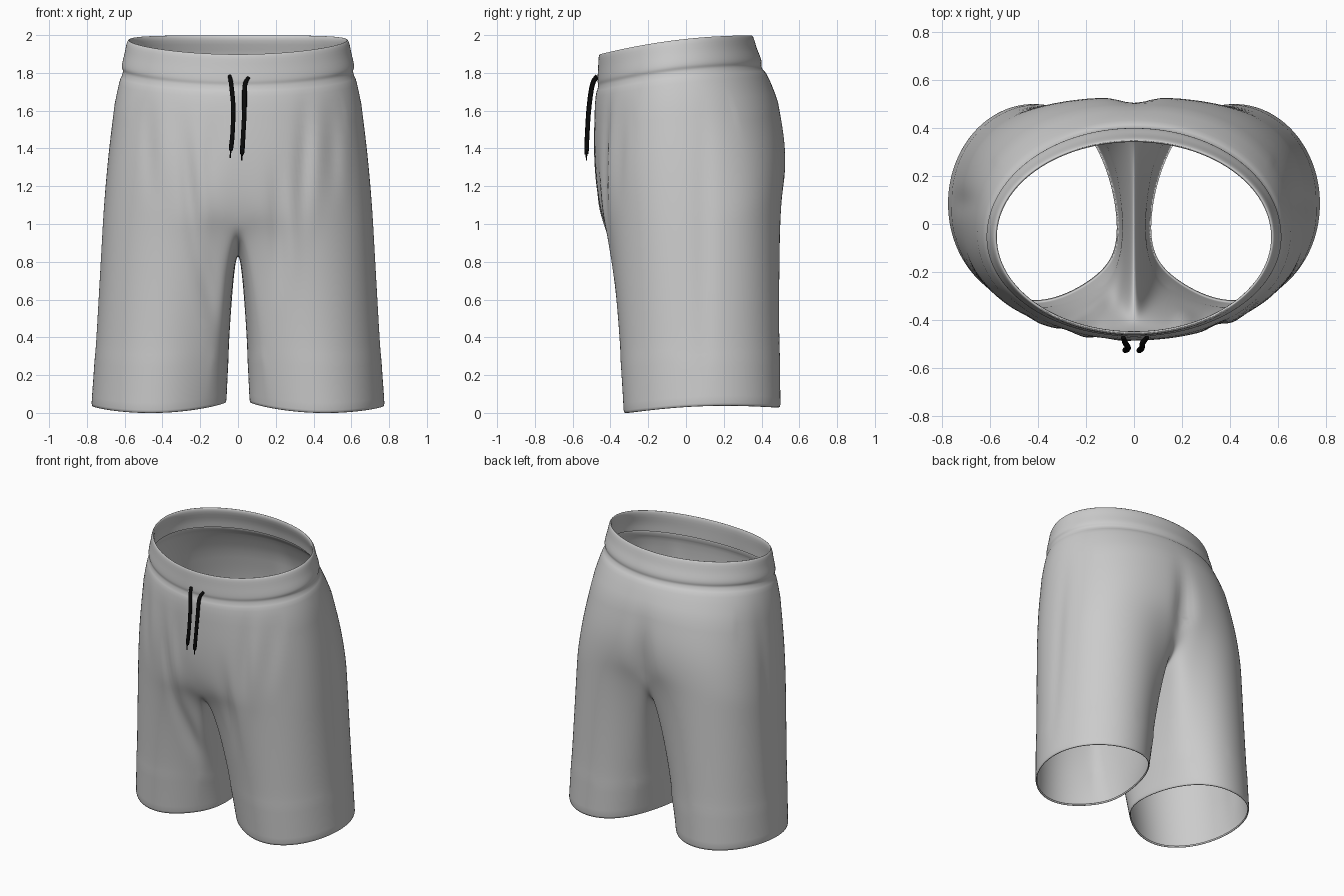
import bpy, bmesh
from math import sin, cos, pi, exp, radians
from mathutils import Vector

if "Cube" in bpy.data.objects:
    bpy.data.objects.remove(bpy.data.objects["Cube"])

M, K, LEG = 97, 31, 34   # half-ring points, crotch points, leg rings


def spline(pts, steps):
    """Catmull-Rom through tuples of any length."""
    out = []
    for i in range(len(pts) - 1):
        p = [pts[max(0, min(len(pts) - 1, i + k))] for k in (-1, 0, 1, 2)]
        for s in range(steps):
            t = s / steps
            out.append([0.5 * (2 * b + (c - a) * t + (2 * a - 5 * b + 4 * c - d) * t * t
                               + (3 * b - a - 3 * c + d) * t ** 3) for a, b, c, d in zip(*p)])
    return out + [list(pts[-1])]


# Level, half width, front y, back y: inside of band, over the rim, down to the split
PROFILE = [
    (1.845, .592, -.452, .380), (1.90, .588, -.450, .368), (1.97, .572, -.447, .343),
    (1.998, .576, -.454, .346), (1.985, .588, -.462, .358), (1.93, .600, -.465, .375),
    (1.88, .612, -.468, .395), (1.855, .614, -.468, .400), (1.835, .609, -.465, .399),
    (1.81, .615, -.469, .408), (1.77, .630, -.478, .432), (1.60, .665, -.490, .490),
    (1.40, .690, -.488, .530), (1.25, .704, -.478, .535), (1.10, .716, -.462, .530)]


def body_point(level, w, f, b, phi):
    k = max(0, min(1, (1.84 - level) / .74))
    back = .5 - .5 * cos(phi)
    n = 2 + k * (.3 + .4 * back)
    x = w * max(0, sin(phi)) ** (2 / n)
    c = cos(phi)
    mid = -.055 + .1 * k
    r = abs(c) ** (2 / n)
    y = mid + r * ((f - mid) if c > 0 else (b - mid))
    split = 1.06 + .18 * back - .1 * sin(phi)
    z = level - (1 - k) * .1 * (1 - back) ** 2 + k * (split - 1.1)
    return Vector((x, y, z))


def hem_point(a, s=1.0, lift=0.0):
    inner = max(0, -cos(a)) ** 4
    return Vector((.418 + .357 * s * cos(a), .085 + .415 * s * sin(a) - .1 * inner,
                   .03 + .015 * sin(a) - .01 * cos(a) + .015 * cos(2 * a) + lift))


body = [[body_point(*p, pi * i / (M - 1)) for i in range(M)] for p in spline(PROFILE, 3)]

# Closed leg top: the half ring plus the U-shaped crotch seam
top = list(body[-1])
back_c, front_c = top[-1], top[0]
angles = [radians(-135 + 270 * i / (M - 1)) for i in range(M)]
for j in range(1, K + 1):
    s = j / (K + 1)
    p = (back_c + front_c) / 2 + (back_c - front_c) / 2 * cos(pi * s)
    p.x = 0
    p.z -= (p.z - .84) * sin(pi * s) ** .8
    top.append(p)
    angles.append(radians(135 + 90 * s))

# Inner points turn under quickly, outer points run straight to the hem
legs = [top]
for r in range(1, LEG + 1):
    t = (r / LEG) ** 1.3
    ring = []
    for p, a in zip(top, angles):
        q = hem_point(a, 1, .015)
        u = max(0, min(1, .5 - .72 * cos(a)))
        u = u * u * (3 - 2 * u)
        v = p.lerp(q, t)
        v.x = p.x + (q.x - p.x) * t ** (1 - .42 * u)
        v.y = p.y + (q.y - p.y) * t ** (1 - .42 * u)
        ring.append(v)
    legs.append(ring)
# Turned-in hem
for s, lift in ((.992, .002), (.98, 0), (.97, .012)):
    legs.append([hem_point(a, s, lift) for a in angles])

bm = bmesh.new()


def loft(rings, side, closed):
    rows = [[bm.verts.new((v.x * side, v.y, v.z)) for v in ring] for ring in rings]
    for a, b in zip(rows, rows[1:]):
        n = len(a)
        for i in range(n if closed else n - 1):
            j = (i + 1) % n
            f = (a[i], b[i], b[j], a[j])
            bm.faces.new(f if side > 0 else f[::-1])


for side in (1, -1):
    loft(body, side, False)
    loft(legs, side, True)
bmesh.ops.remove_doubles(bm, verts=bm.verts, dist=.0004)

# Soften the crotch and seat transition
near = [v for v in bm.verts if .3 < v.co.z < 1.6]
for _ in range(25):
    bmesh.ops.smooth_vert(bm, verts=near, factor=.5, use_axis_x=True, use_axis_y=True, use_axis_z=True)

# Cloth folds on the front: x at top, z top, x at bottom, z bottom, width, depth
FOLDS = [(-.30, 1.6, -.22, .75, .04, .018), (-.22, .95, -.09, .35, .05, .016),
         (.36, 1.7, .33, .95, .04, .013), (.20, 1.35, .22, .6, .04, .014),
         (-.48, 1.7, -.46, 1.1, .04, .008), (.50, 1.65, .50, 1.1, .04, .008),
         (-.13, 1.6, -.15, 1.15, .05, .006)]
for v in bm.verts:
    x, y, z = v.co
    if z > 1.74 or z < .1:
        continue
    if y < -.12:
        for x0, z0, x1, z1, w, d in FOLDS:
            t = (z0 - z) / (z0 - z1)
            if -.1 < t < 1.1:
                fade = sin(pi * (t + .1) / 1.2) ** 2
                u = (x - x0 - (x1 - x0) * t) / w
                v.co.y += d * fade * (exp(-u * u) - .5 * exp(-(u - 1.8) ** 2))
    if y > .15:   # seat cleft
        v.co.y -= .035 * exp(-(x / .07) ** 2 - ((z - 1.25) / .25) ** 2)
    if abs(x) > .5:   # shallow side fold
        v.co.x -= (.008 if x > 0 else -.008) * exp(-((y - .09) / .05) ** 2) * sin(pi * (z - .1) / 1.64)

bmesh.ops.recalc_face_normals(bm, faces=bm.faces)
mesh = bpy.data.meshes.new("shorts")
bm.to_mesh(mesh)
bm.free()
mesh.shade_smooth()
shorts = bpy.data.objects.new("shorts", mesh)
bpy.context.collection.objects.link(shorts)

# Black drawstrings with thin tips
black = bpy.data.materials.new("black_cord")
black.diffuse_color = (.003, .003, .003, 1)
black.use_nodes = True
black.node_tree.nodes["Principled BSDF"].inputs["Base Color"].default_value = black.diffuse_color


def cord(name, path):
    cu = bpy.data.curves.new(name, 'CURVE')
    cu.dimensions = '3D'
    cu.bevel_depth = .012
    cu.bevel_resolution = 3
    cu.use_fill_caps = True
    sp = cu.splines.new('POLY')
    pts = spline(path, 5)
    sp.points.add(len(pts) - 1)
    for p, (x, y, z, r) in zip(sp.points, pts):
        p.co = (x, y, z, 1)
        p.radius = r
    cu.materials.append(black)
    bpy.context.collection.objects.link(bpy.data.objects.new(name, cu))


cord("left_drawstring", [(-.045, -.472, 1.785, .8), (-.036, -.496, 1.74, 1), (-.025, -.514, 1.62, 1),
                         (-.029, -.523, 1.48, 1), (-.037, -.526, 1.40, 1), (-.039, -.527, 1.385, .4),
                         (-.041, -.527, 1.35, .3)])
cord("right_drawstring", [(.055, -.472, 1.775, .8), (.036, -.496, 1.73, 1), (.034, -.514, 1.60, 1),
                          (.027, -.523, 1.46, 1), (.022, -.527, 1.38, 1), (.021, -.527, 1.365, .4),
                          (.020, -.527, 1.335, .3)])
